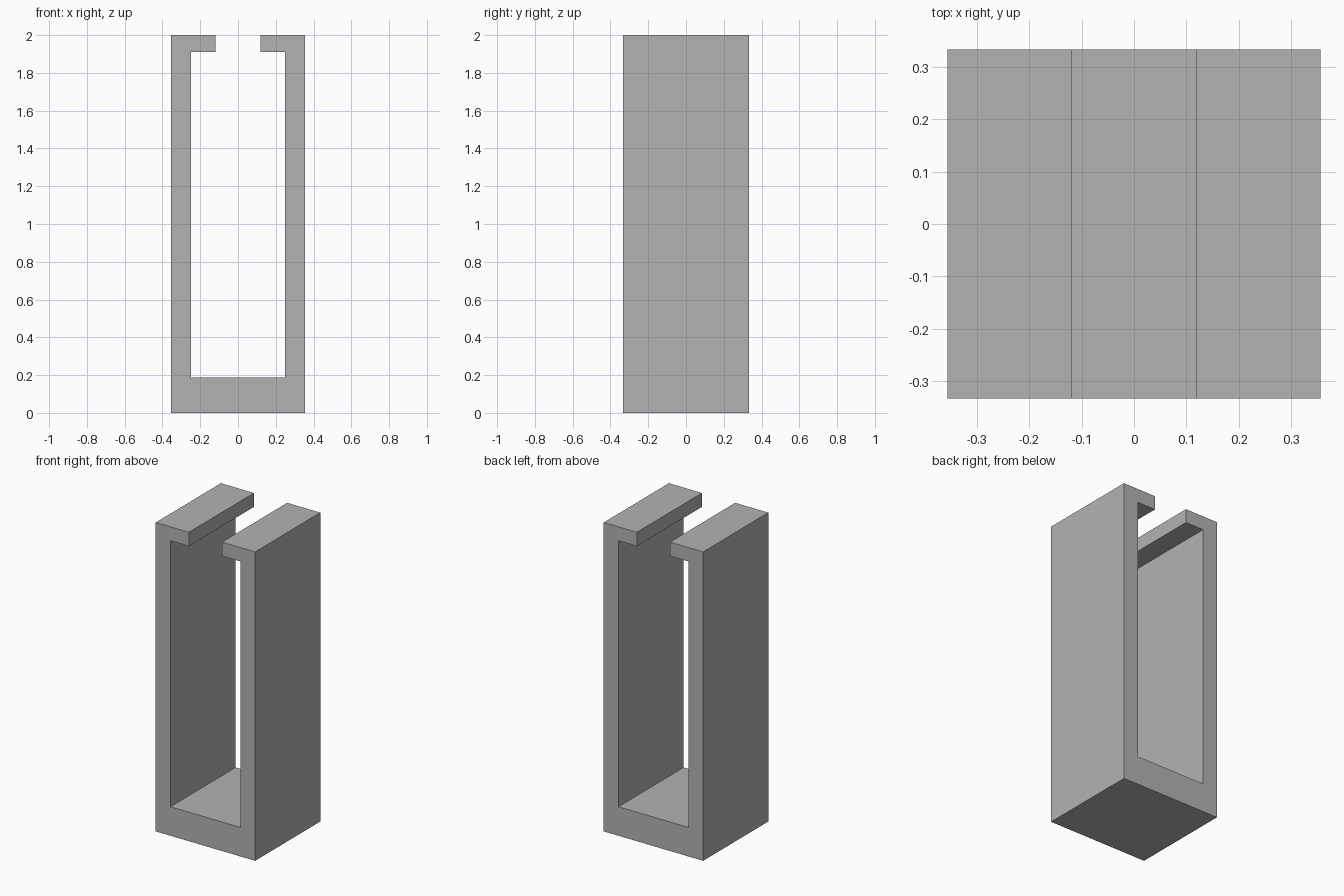
import bpy
import bmesh

cube = bpy.data.objects.get("Cube")
if cube:
    bpy.data.objects.remove(cube, do_unlink=True)

# Flat grey material
grey = bpy.data.materials.new("plain_grey")
grey.use_nodes = True
color = (0.45, 0.45, 0.45, 1)
grey.diffuse_color = color
grey.node_tree.nodes["Principled BSDF"].inputs["Base Color"].default_value = color

# Channel dimensions
height = 2.0
half_width = 0.356
half_depth = 0.333
inner = 0.25
lip = 0.119
lip_bottom = 1.91
floor_top = 0.188

# Right half of the C-shaped section, then mirrored into a closed outline
half = [(half_width, 0), (half_width, height), (lip, height),
        (lip, lip_bottom), (inner, lip_bottom), (inner, floor_top)]
outline = half + [(-x, z) for x, z in reversed(half)]

# Extrude the section from front to back
bm = bmesh.new()
section = bm.faces.new([bm.verts.new((x, -half_depth, z)) for x, z in outline])
extruded = bmesh.ops.extrude_face_region(bm, geom=[section], use_keep_orig=True)
back = [v for v in extruded["geom"] if isinstance(v, bmesh.types.BMVert)]
bmesh.ops.translate(bm, verts=back, vec=(0, 2 * half_depth, 0))
bmesh.ops.recalc_face_normals(bm, faces=bm.faces)

mesh = bpy.data.meshes.new("slotted_channel")
bm.to_mesh(mesh)
bm.free()
mesh.materials.append(grey)
channel = bpy.data.objects.new("slotted_channel", mesh)
bpy.context.collection.objects.link(channel)
